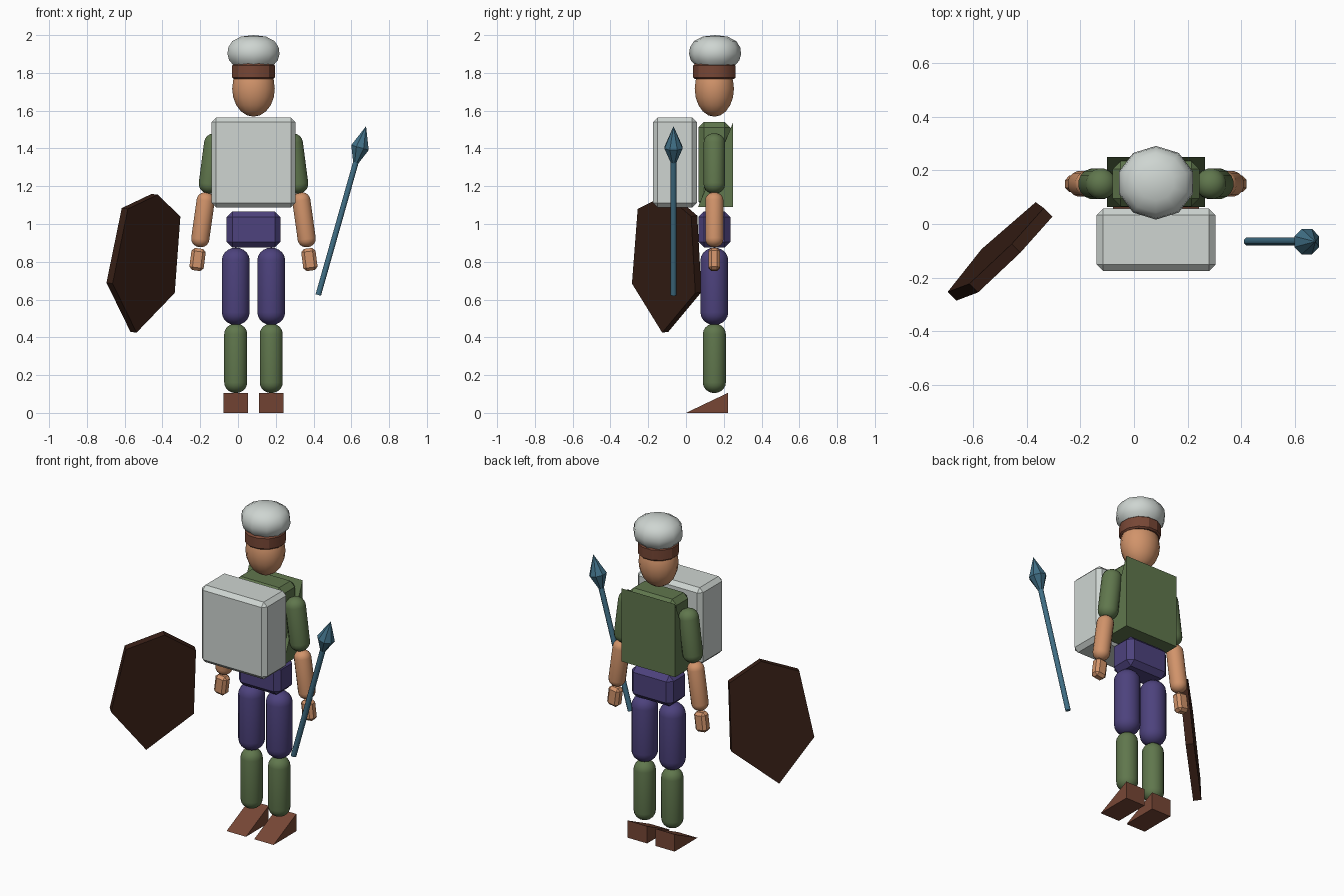
import bpy, bmesh, math
from mathutils import Vector, Matrix

if "Cube" in bpy.data.objects:
    bpy.data.objects.remove(bpy.data.objects["Cube"])

CX, CY = 0.082, 0.15  # centre line of the figure


def lin(rgb):
    return tuple((c / 255) ** 2.2 for c in rgb) + (1,)


def mat(name, rgb):
    m = bpy.data.materials.new(name)
    m.diffuse_color = lin(rgb)
    m.use_nodes = True
    m.node_tree.nodes["Principled BSDF"].inputs["Base Color"].default_value = m.diffuse_color
    return m


SKIN = mat("skin", (208, 146, 106))
GREEN = mat("green_cloth", (96, 118, 78))
PURPLE = mat("purple_cloth", (78, 68, 124))
BROWN = mat("brown_leather", (118, 72, 56))
DARK = mat("dark_wood", (58, 36, 28))
BLUE = mat("blue_metal", (66, 110, 132))
PALE = mat("pale_metal", (205, 212, 208))


def add(name, bm, material, smooth=None):
    bmesh.ops.recalc_face_normals(bm, faces=bm.faces)
    me = bpy.data.meshes.new(name)
    bm.to_mesh(me)
    bm.free()
    me.materials.append(material)
    ob = bpy.data.objects.new(name, me)
    bpy.context.collection.objects.link(ob)
    if smooth:
        bpy.ops.object.select_all(action='DESELECT')
        ob.select_set(True)
        bpy.context.view_layer.objects.active = ob
        bpy.ops.object.shade_smooth_by_angle(angle=math.radians(smooth))
    return ob


def box(name, lo, hi, bevel, material, tilt=0):
    lo, hi = Vector(lo), Vector(hi)
    bm = bmesh.new()
    bmesh.ops.create_cube(bm, size=1)
    bmesh.ops.scale(bm, vec=hi - lo, verts=bm.verts)
    bmesh.ops.bevel(bm, geom=bm.edges[:], offset=bevel, segments=1, affect='EDGES')
    bm.transform(Matrix.Translation((lo + hi) / 2) @ Matrix.Rotation(tilt, 4, 'Y'))
    return add(name, bm, material)


def lathe(name, profile, base, axis, segs, material, smooth=None, sy=1):
    """Revolve (radius, height) points around an axis starting at base."""
    bm = bmesh.new()
    rings = []
    for r, h in profile:
        n = 1 if r == 0 else segs
        rings.append([bm.verts.new((r * math.cos(math.tau * (i + .5) / segs),
                                    sy * r * math.sin(math.tau * (i + .5) / segs), h))
                      for i in range(n)])
    for a, b in zip(rings, rings[1:]):
        for i in range(segs):
            j = (i + 1) % segs
            q = [a[i % len(a)], a[j % len(a)], b[j % len(b)], b[i % len(b)]]
            bm.faces.new(list(dict.fromkeys(q)))
    for ring in (rings[0], rings[-1]):
        if len(ring) > 1:
            bm.faces.new(ring)
    # tilt only within the x-z plane
    d = Vector(axis)
    bm.transform(Matrix.Translation(base) @ Matrix.Rotation(math.atan2(d.x, d.z), 4, 'Y'))
    return add(name, bm, material, smooth)


def capsule(name, top, bottom, r, material):
    """Limb with rounded ends, reaching exactly from bottom to top."""
    top, bottom = Vector(top), Vector(bottom)
    L, cap = (top - bottom).length, r * .9
    arc = [(r * math.sin(t * math.pi / 10), cap * (1 - math.cos(t * math.pi / 10)))
           for t in range(6)]
    prof = arc + [(a, L - h) for a, h in reversed(arc)]
    return lathe(name, prof, bottom, top - bottom, 16, material, 40)


def prism(name, outline, offset, material):
    bm = bmesh.new()
    f = bm.faces.new([bm.verts.new(p) for p in outline])
    res = bmesh.ops.extrude_face_region(bm, geom=[f], use_keep_orig=True)
    bmesh.ops.translate(bm, vec=offset,
                        verts=[v for v in res["geom"] if isinstance(v, bmesh.types.BMVert)])
    return add(name, bm, material)


# Head, hair band and cap
head = [(0.115 * math.sin(math.pi * i / 10), -0.148 * math.cos(math.pi * i / 10))
        for i in range(11)]
head[0], head[-1] = (0, -0.148), (0, 0.148)
lathe("head", head, (CX, CY, 1.716), (0, 0, 1), 16, SKIN, 40, .92)
lathe("hair", [(0.108, 0), (0.117, .008), (0.117, .07), (0.1, .085)],
      (CX, CY, 1.768), (0, 0, 1), 12, BROWN, 30)
lathe("cap", [(0.105, 0), (0.135, .03), (0.145, .065), (0.14, .1), (0.118, .133),
              (0.07, .157), (0, .165)],
      (CX, 0.154, 1.835), (0, 0, 1), 10, PALE, 45, .95)

# Torso, back panel, front pack and hips
box("torso", (-0.08, 0.065, 1.09), (0.244, 0.235, 1.54), .03, GREEN)
prism("back_panel", [(-0.1, 0.064, 1.09), (-0.1, 0.25, 1.09), (-0.1, 0.25, 1.54)],
      (0.365, 0, 0), GREEN)
box("front_pack", (-0.14, -0.175, 1.088), (0.305, 0.057, 1.563), .024, PALE)
box("hips", (-0.06, 0.065, 0.876), (0.225, 0.235, 1.066), .03, PURPLE)

# Legs and arms, mirrored about the centre line
for side, s in (("right", -1), ("left", 1)):
    X = lambda dx: CX + s * dx
    capsule(side + "_thigh", (X(.094), CY, .875), (X(.094), CY, .465), .075, PURPLE)
    capsule(side + "_shin", (X(.094), CY, .473), (X(.094), CY, .105), .062, GREEN)
    x0 = X(.094) - .066
    prism(side + "_shoe", [(x0, 0, 0), (x0, .222, 0), (x0, .222, .106)], (.132, 0, 0), BROWN)
    capsule(side + "_upper_arm", (X(.198), CY, 1.48), (X(.24), CY, 1.16), .058, GREEN)
    capsule(side + "_forearm", (X(.247), CY, 1.168), (X(.288), CY, .877), .049, SKIN)
    box(side + "_hand", (X(.296) - .038, CY - .031, .753), (X(.296) + .038, CY + .031, .871),
        .016, SKIN, -s * .13)

# Spear
base, tip = Vector((0.425, -0.066, 0.624)), Vector((0.678, -0.066, 1.518))
axis = tip - base
L = axis.length
lathe("spear_shaft", [(0.016, 0), (0.016, L - .17)], base, axis, 8, BLUE, 50)
lathe("spear_head", [(0.016, L - .2), (0.052, L - .118), (0, L)], base, axis, 8, BLUE)

# Shield: six-sided board turned 45 degrees, leaning slightly
outline = [(x, x + 0.331 - 0.128 * (z - 1.05), z) for x, z in
           ((-.583, 1.08), (-.425, 1.155), (-.305, 1.04), (-.335, .635), (-.537, .425), (-.664, .685))]
prism("shield", outline, Vector((-1, 1, 0.128)).normalized() * .046, DARK)
